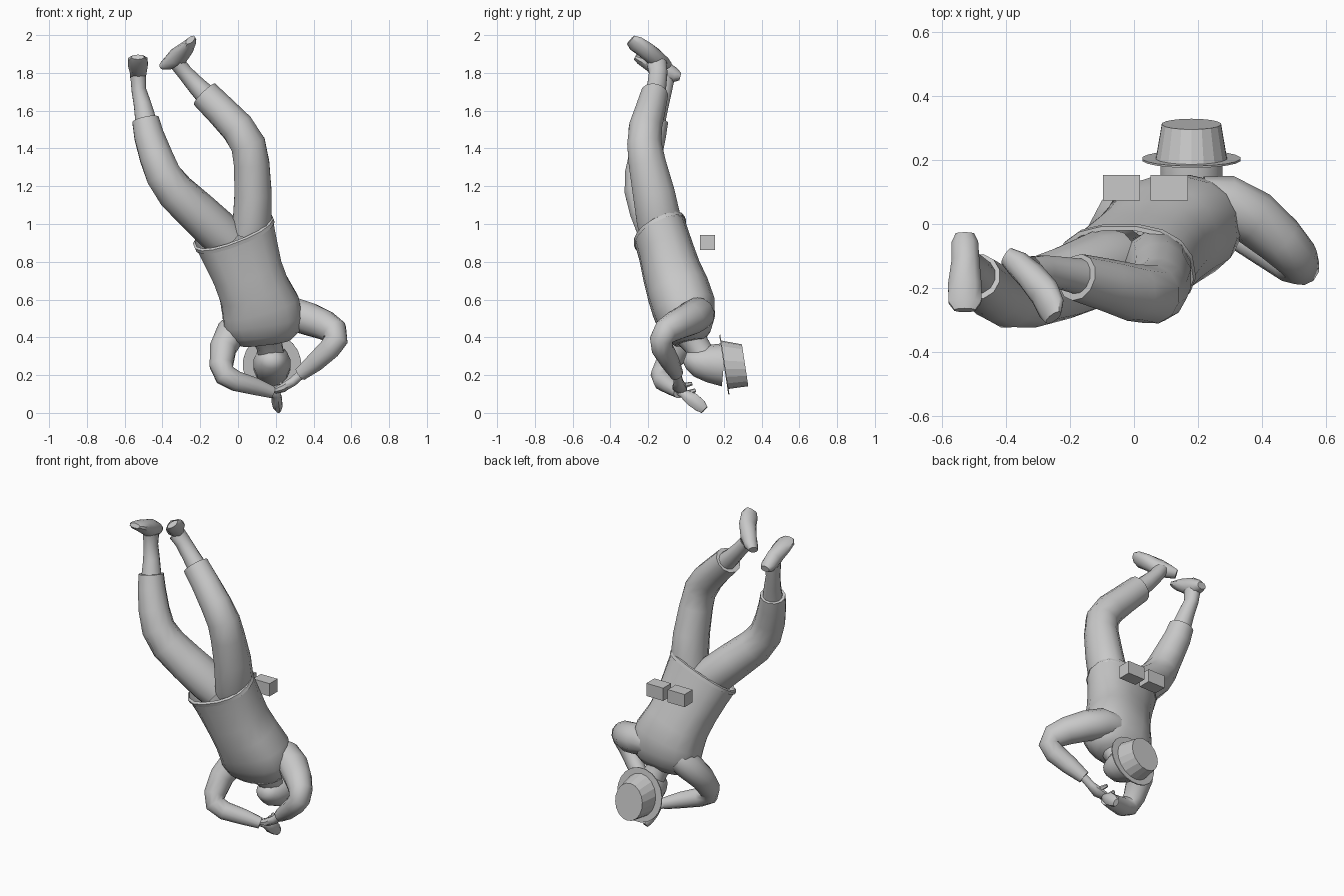
import bpy, bmesh, math
from mathutils import Vector

grey = bpy.data.materials.new("plain_grey")
grey.diffuse_color = (0.58, 0.58, 0.58, 1)


def finish(name, bm, angle):
    bmesh.ops.recalc_face_normals(bm, faces=bm.faces)
    me = bpy.data.meshes.new(name)
    bm.to_mesh(me)
    bm.free()
    me.materials.append(grey)
    ob = bpy.data.objects.new(name, me)
    bpy.context.collection.objects.link(ob)
    if angle:
        bpy.ops.object.select_all(action='DESELECT')
        ob.select_set(True)
        bpy.context.view_layer.objects.active = ob
        bpy.ops.object.shade_smooth_by_angle(angle=math.radians(angle))
    return ob


def loft(name, rings, ref=(1, 0, 0), sides=12, angle=50, axis=None, start=None, caps="both", power=1.0):
    """Skin ellipses (x, y, z, half width, half depth) along a path; ref is the width direction.
    A power below 1 makes the section boxier."""
    bm = bmesh.new()
    pts = [Vector(r[:3]) for r in rings]
    bend = lambda c: math.copysign(abs(c) ** power, c)
    loops = []
    for i, r in enumerate(rings):
        a, b = pts[max(i - 1, 0)], pts[min(i + 1, len(pts) - 1)]
        t = Vector(axis).normalized() if axis else (b - a).normalized()
        if start and i == 0:
            t = Vector(start).normalized()
        u = Vector(ref)
        u = (u - t * u.dot(t)).normalized()
        v = t.cross(u)
        loop = []
        for k in range(sides):
            th = 2 * math.pi * (k + 0.5) / sides
            loop.append(bm.verts.new(pts[i] + u * r[3] * bend(math.cos(th)) + v * r[4] * bend(math.sin(th))))
        loops.append(loop)
    for p, q in zip(loops, loops[1:]):
        for k in range(sides):
            j = (k + 1) % sides
            bm.faces.new((p[k], p[j], q[j], q[k]))
    if caps in ("both", "start"):
        bm.faces.new(loops[0])
    if caps in ("both", "end"):
        bm.faces.new(loops[-1])
    return finish(name, bm, angle)


def box(name, centre, size):
    bm = bmesh.new()
    bmesh.ops.create_cube(bm, size=1)
    for v in bm.verts:
        v.co = Vector([c + s * w for c, s, w in zip(centre, size, v.co)])
    return finish(name, bm, 0)


# Tunic, waist to shoulders, with a thin flared hem
side = (0.93, 0, 0.36)
loft("tunic", [(-0.022, -0.138, 0.955, 0.22, 0.145), (0.01, -0.108, 0.86, 0.206, 0.146),
               (0.048, -0.077, 0.75, 0.191, 0.155), (0.085, -0.042, 0.65, 0.191, 0.166),
               (0.12, -0.012, 0.56, 0.21, 0.168), (0.132, 0.002, 0.48, 0.212, 0.154),
               (0.14, 0.012, 0.415, 0.19, 0.122), (0.145, 0.02, 0.372, 0.135, 0.08)],
     side, 16, start=(0.38, 0.5, -1), caps="end", power=0.85)
loft("tunic_hem", [(-0.028, -0.142, 0.967, 0.212, 0.136), (-0.026, -0.141, 0.962, 0.225, 0.15),
                   (-0.018, -0.134, 0.945, 0.225, 0.15)],
     side, 16, 30, axis=(-0.38, -0.5, 1), caps="none", power=0.85)

# Neck and head, tipped back
loft("neck", [(0.15, 0.02, 0.42, 0.1, 0.09), (0.165, 0.055, 0.36, 0.07, 0.07),
              (0.18, 0.1, 0.29, 0.07, 0.066)], caps="none")
loft("head", [(0.18, -0.005, 0.295, 0.035, 0.03), (0.18, 0.02, 0.285, 0.065, 0.055),
              (0.18, 0.06, 0.27, 0.085, 0.08), (0.18, 0.12, 0.262, 0.1, 0.1),
              (0.18, 0.2, 0.255, 0.1, 0.115)], sides=14, caps="start")

# Hat: oval crown and thin brim
tilt = (0, 0.985, 0.15)
loft("hat_brim", [(0.18, 0.2, 0.255, 0.155, 0.162), (0.18, 0.206, 0.256, 0.155, 0.162)],
     sides=20, angle=30, axis=tilt)
loft("hat_crown", [(0.18, 0.203, 0.255, 0.113, 0.13), (0.18, 0.313, 0.252, 0.094, 0.112)],
     sides=18, angle=0, axis=tilt, caps="end")

# Arms bent in front of the head
loft("right_arm", [(0.215, 0.065, 0.535, 0.085, 0.075), (0.285, 0.062, 0.525, 0.093, 0.09),
                   (0.375, 0.02, 0.497, 0.088, 0.089), (0.455, -0.048, 0.466, 0.079, 0.081),
                   (0.512, -0.108, 0.43, 0.068, 0.071), (0.521, -0.13, 0.39, 0.063, 0.063),
                   (0.485, -0.125, 0.34, 0.057, 0.06), (0.41, -0.085, 0.27, 0.05, 0.053),
                   (0.33, -0.05, 0.205, 0.036, 0.038)], (0.54, 0.82, -0.21), caps="end")
loft("right_hand", [(0.34, -0.05, 0.21, 0.024, 0.026), (0.29, -0.04, 0.165, 0.026, 0.026),
                    (0.24, -0.035, 0.135, 0.04, 0.024), (0.2, -0.025, 0.12, 0.034, 0.018),
                    (0.17, -0.01, 0.115, 0.014, 0.01)], (0, 1, 0), 8, caps="end")
loft("left_arm", [(0.01, 0.045, 0.475, 0.085, 0.075), (-0.032, 0.028, 0.435, 0.088, 0.08),
                  (-0.08, -0.045, 0.34, 0.076, 0.072), (-0.088, -0.105, 0.25, 0.064, 0.064),
                  (-0.068, -0.128, 0.2, 0.06, 0.06), (-0.01, -0.118, 0.168, 0.055, 0.055),
                  (0.09, -0.075, 0.14, 0.047, 0.047), (0.18, -0.035, 0.11, 0.033, 0.034)],
     (0.48, -0.77, 0.42), caps="end")
loft("left_hand", [(0.17, -0.03, 0.113, 0.025, 0.025), (0.2, -0.01, 0.1, 0.027, 0.026),
                   (0.205, 0.035, 0.07, 0.03, 0.04), (0.21, 0.075, 0.038, 0.027, 0.036),
                   (0.215, 0.098, 0.016, 0.015, 0.024)], (1, 0, 0), 8, caps="end")
for name, base, tip in (("right_thumb", (0.25, -0.03, 0.14), (0.225, 0.03, 0.155)),
                        ("left_thumb", (0.2, 0.0, 0.1), (0.19, 0.05, 0.12))):
    loft(name, [(*base, 0.018, 0.018), (*tip, 0.01, 0.01)], (1, 0, 0.2), 6, caps="end")

# Trouser legs, pelvis to cuff
loft("right_trouser", [(0.06, -0.13, 0.94, 0.1, 0.11), (0.075, -0.142, 1.01, 0.106, 0.122),
                       (0.08, -0.17, 1.16, 0.102, 0.115), (0.072, -0.205, 1.32, 0.097, 0.102),
                       (0.054, -0.22, 1.42, 0.096, 0.094), (-0.003, -0.215, 1.51, 0.091, 0.09),
                       (-0.09, -0.19, 1.6, 0.084, 0.082), (-0.178, -0.167, 1.688, 0.08, 0.074)])\
    .name = "right_trouser"
loft("left_trouser", [(-0.05, -0.125, 0.91, 0.105, 0.11), (-0.11, -0.14, 0.965, 0.115, 0.12),
                      (-0.22, -0.185, 1.068, 0.11, 0.115), (-0.33, -0.22, 1.17, 0.104, 0.107),
                      (-0.395, -0.23, 1.26, 0.097, 0.097), (-0.435, -0.215, 1.36, 0.09, 0.09),
                      (-0.472, -0.185, 1.47, 0.081, 0.082), (-0.49, -0.165, 1.552, 0.073, 0.074)],
     caps="end")

# Shins and feet
loft("right_shin", [(-0.16, -0.167, 1.672, 0.058, 0.058), (-0.22, -0.155, 1.733, 0.05, 0.052),
                    (-0.28, -0.147, 1.8, 0.043, 0.05), (-0.32, -0.155, 1.85, 0.042, 0.055)], caps="none")
loft("left_shin", [(-0.488, -0.165, 1.545, 0.058, 0.058), (-0.505, -0.14, 1.63, 0.048, 0.05),
                   (-0.525, -0.118, 1.71, 0.04, 0.046), (-0.528, -0.112, 1.78, 0.043, 0.055)], caps="none")
loft("right_foot", [(-0.4, -0.1, 1.838, 0.03, 0.02), (-0.365, -0.125, 1.853, 0.042, 0.038),
                    (-0.322, -0.163, 1.88, 0.046, 0.053), (-0.28, -0.215, 1.922, 0.052, 0.042),
                    (-0.258, -0.265, 1.955, 0.052, 0.028), (-0.252, -0.293, 1.975, 0.035, 0.016)],
     (0.55, 0.75, 0.4), 10)
loft("left_foot", [(-0.53, -0.03, 1.78, 0.03, 0.02), (-0.53, -0.06, 1.787, 0.044, 0.04),
                   (-0.528, -0.12, 1.812, 0.046, 0.054), (-0.53, -0.19, 1.848, 0.055, 0.04),
                   (-0.53, -0.245, 1.872, 0.054, 0.026), (-0.53, -0.27, 1.884, 0.035, 0.014)],
     (1, 0, 0), 10)

# Two pouches behind the waist
for name, x in (("left_pouch", -0.039), ("right_pouch", 0.11)):
    box(name, (x, 0.114, 0.903), (0.117, 0.08, 0.08))
